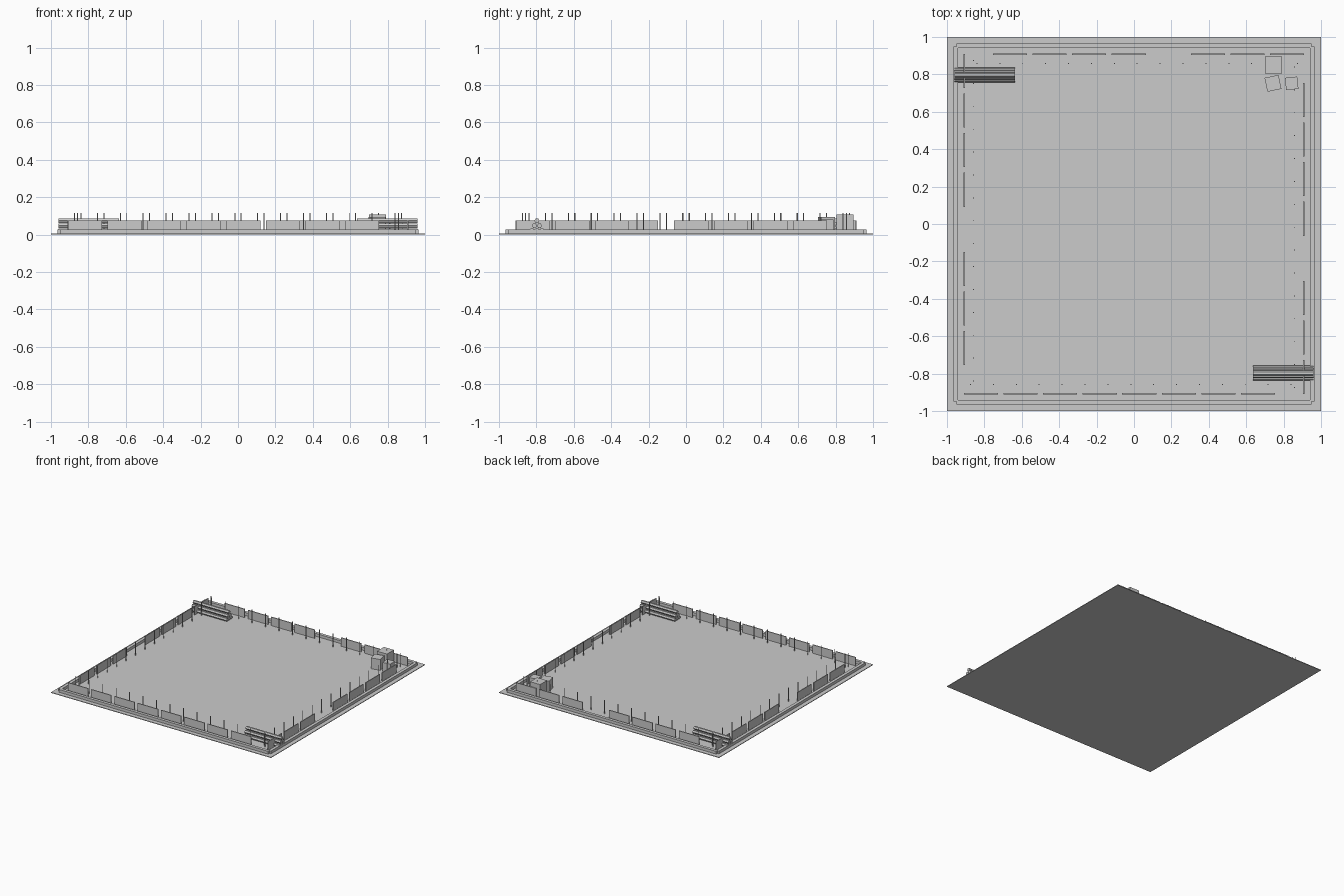
import bpy, math
from mathutils import Matrix, Vector

if "Cube" in bpy.data.objects:
    bpy.data.objects.remove(bpy.data.objects["Cube"])

grey = bpy.data.materials.new("plain grey")
grey.diffuse_color = (0.6, 0.6, 0.6, 1)
grey.use_nodes = True
grey.node_tree.nodes["Principled BSDF"].inputs["Base Color"].default_value = grey.diffuse_color


def finish(name):
    ob = bpy.context.object
    ob.name = name
    ob.data.materials.append(grey)
    return ob


def box(name, loc, size, turn=0.0):
    bpy.ops.mesh.primitive_cube_add(size=1, location=loc, rotation=(0, 0, turn))
    bpy.context.object.scale = size
    return finish(name)


def rod(name, loc, radius, length, sides, rot=(0, 0, 0)):
    bpy.ops.mesh.primitive_cylinder_add(vertices=sides, radius=radius, depth=length,
                                        location=loc, rotation=rot)
    return finish(name)


# ground slab
FLOOR = 0.005
box("ground_slab", (0, 0, FLOOR / 2), (2, 2, FLOOR))

# four sides, each a quarter turn of the front one; value is the missing panel slot
openings = [None, 3, 3, 4]
for side, gap in enumerate(openings):
    angle = side * math.pi / 2
    turn = Matrix.Rotation(angle, 3, 'Z')

    # low curb with notched corners
    box("curb", turn @ Vector((0, -0.9525, 0.014)), (1.9, 0.025, 0.028), angle)

    # wall panels
    for k in range(8):
        if k != gap:
            x = -0.91 + 0.2117 * k + 0.0915
            box("wall_panel", turn @ Vector((x, -0.907, 0.0385)),
                (0.183, 0.007, 0.073), angle)

    # thin posts inside the wall
    for k in range(15):
        x = -0.874 + 0.1224 * k
        rod("post", turn @ Vector((x, -0.858, 0.059)), 0.003, 0.114, 6)

# stacked bars in two opposite corners
R = 0.0135
for sx in (-1, 1):
    for row, count in enumerate((3, 2, 1)):
        for i in range(count):
            y = -sx * 0.797 + (i - (count - 1) / 2) * 2 * R
            rod("stacked_bar", (sx * 0.798, y, 0.0215 + row * 0.0265), R, 0.326, 6,
                (0, math.pi / 2, 0))

# crates in the back right corner
for x, y, s, h, a in ((0.745, 0.85, 0.09, 0.108, 0),
                      (0.743, 0.752, 0.076, 0.094, 12),
                      (0.843, 0.752, 0.066, 0.08, 6)):
    box("crate", (x, y, h / 2), (s, s, h), math.radians(a))
